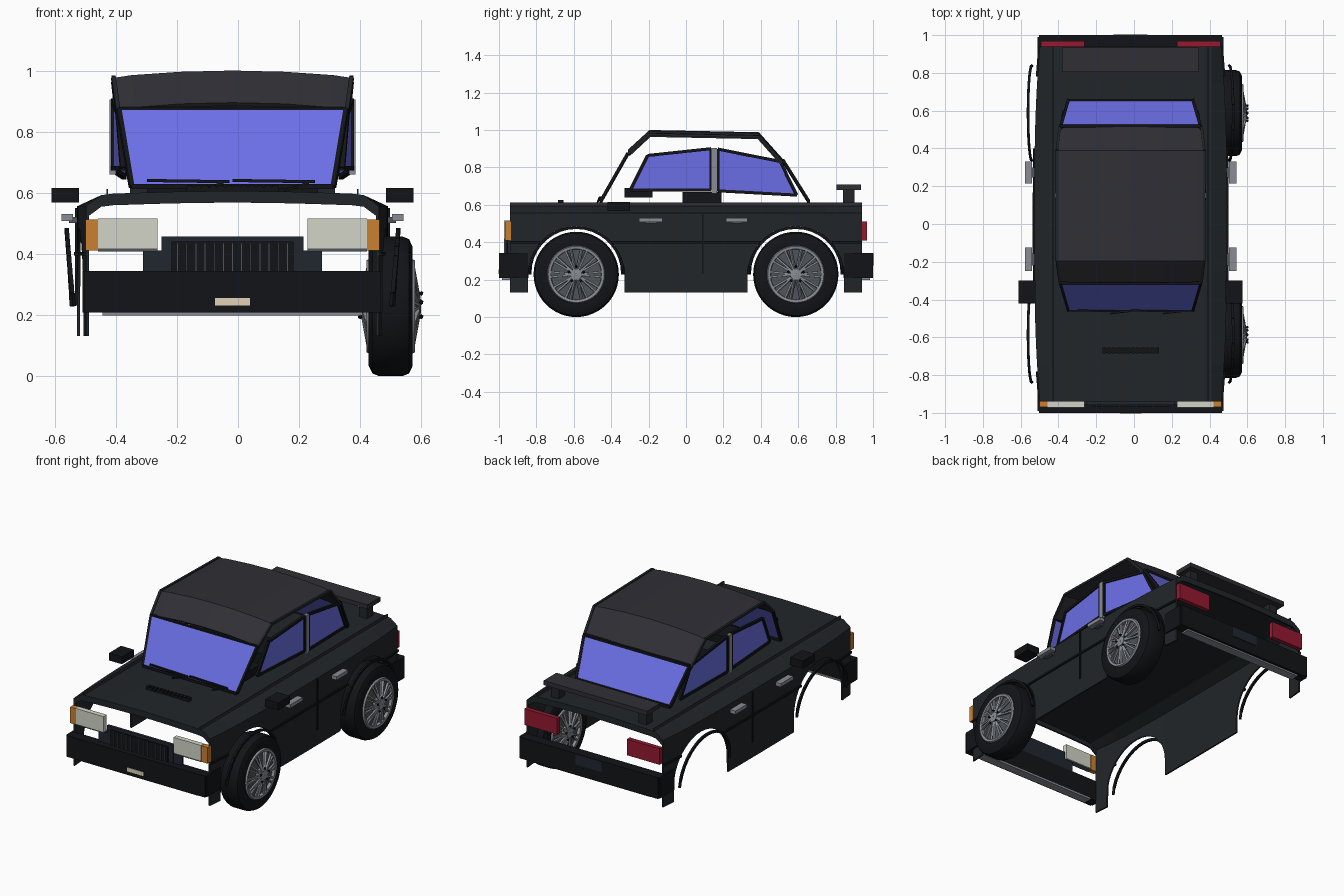
import bpy, bmesh, math
from mathutils import Vector, Matrix

if "Cube" in bpy.data.objects:
    bpy.data.objects.remove(bpy.data.objects["Cube"])

CX = -0.018          # body centre line (only the right side carries wheels)
WY, WZ = 0.587, 0.228  # wheel centre


def mat(name, r, g, b):
    m = bpy.data.materials.new(name)
    m.diffuse_color = (r, g, b, 1)
    m.use_nodes = True
    m.node_tree.nodes["Principled BSDF"].inputs["Base Color"].default_value = m.diffuse_color
    return m


PAINT = mat("paint", .015, .019, .022)
ROOF = mat("roof_paint", .028, .028, .036)
BLACK = mat("black", .006, .007, .009)
NAVY = mat("navy", .015, .02, .03)
GLASS = mat("glass", .15, .16, .8)
GREY = mat("metal", .25, .27, .3)
DARKGREY = mat("dark_metal", .08, .09, .1)
CREAM = mat("lamp", .65, .66, .58)
ORANGE = mat("orange", .6, .22, .03)
RED = mat("red", .3, .01, .03)
PLATE = mat("plate", .75, .65, .48)


def finish(name, bm, m, thick=0, smooth=False):
    bmesh.ops.recalc_face_normals(bm, faces=bm.faces)
    me = bpy.data.meshes.new(name)
    bm.to_mesh(me)
    bm.free()
    ob = bpy.data.objects.new(name, me)
    bpy.context.collection.objects.link(ob)
    me.materials.append(m)
    ob.location.x = CX
    if smooth:
        me.shade_smooth()
        me.set_sharp_from_angle(angle=math.radians(35))
    if thick:
        mod = ob.modifiers.new("thickness", 'SOLIDIFY')
        mod.thickness = thick
        mod.offset = -1
    return ob


def add_box(bm, x0, x1, y0, y1, z0, z1):
    M = Matrix.Translation(((x0+x1)/2, (y0+y1)/2, (z0+z1)/2)) @ Matrix.Diagonal((x1-x0, y1-y0, z1-z0, 1))
    bmesh.ops.create_cube(bm, size=1, matrix=M)


def box(name, m, x0, x1, y0, y1, z0, z1, mirror=False):
    bm = bmesh.new()
    add_box(bm, x0, x1, y0, y1, z0, z1)
    if mirror:
        add_box(bm, -x1, -x0, y0, y1, z0, z1)
    return finish(name, bm, m)


def add_bar(bm, a, b, w=.016, h=.016):
    a, b = Vector(a), Vector(b)
    d = b - a
    M = Matrix.Translation((a+b)/2) @ d.to_track_quat('Z', 'X').to_matrix().to_4x4()
    bmesh.ops.create_cube(bm, size=1, matrix=M @ Matrix.Diagonal((w, h, d.length, 1)))


def loft(name, m, rows, thick=.01):
    bm = bmesh.new()
    vs = [[bm.verts.new(p) for p in r] for r in rows]
    for r, s in zip(vs, vs[1:]):
        for i in range(len(r)-1):
            bm.faces.new((r[i], r[i+1], s[i+1], s[i]))
    return finish(name, bm, m, thick)


def lathe(name, m, profile, y, n=40, closed=True):
    """Spin (x, radius) points around a wheel axle."""
    bm = bmesh.new()
    rings = [[bm.verts.new((x, y+r*math.cos(2*math.pi*k/n), WZ+r*math.sin(2*math.pi*k/n)))
              for k in range(n)] for x, r in profile]
    pairs = list(zip(rings, rings[1:])) + ([(rings[-1], rings[0])] if closed else [])
    for a, b in pairs:
        for k in range(n):
            j = (k+1) % n
            bm.faces.new((a[k], a[j], b[j], b[k]))
    return finish(name, bm, m, smooth=True)


def window(name, pts):
    bm = bmesh.new()
    bm.faces.new([bm.verts.new(p) for p in pts])
    finish(name + "_glass", bm, GLASS, .006)
    bm = bmesh.new()
    for a, b in zip(pts, pts[1:] + pts[:1]):
        add_bar(bm, a, b)
    finish(name + "_frame", bm, BLACK)


# body shell: sides with wheel arches, and the deck
def half(y):
    return .48 + .03*(1 - abs(y/.94)**3)


AR = .257
ys = [(-.94, .13), (.94, .13), (0, .13)]
for c in (-WY, WY):
    ys += [(c-AR-.001, .13), (c+AR+.001, .13)]
    ys += [(c - AR*math.cos(math.pi*k/20), WZ + AR*math.sin(math.pi*k/20)) for k in range(21)]
ys.sort()
for s, n in ((1, "right"), (-1, "left")):
    loft(n + "_body_side", PAINT, [[(s*half(y), y, zb+(.555-zb)*t) for t in (0, .5, 1)] for y, zb in ys])


def section(y, drop=0):
    h = half(y)
    return [(sx*k, y, z-drop) for sx, k, z in ((-1, h, .555), (-1, .43, .592), (-1, .39, .597), (-1, .2, .603),
            (1, 0, .606), (1, .2, .603), (1, .39, .597), (1, .43, .592), (1, h, .555))]


deck_y = [-.94, -.75, -.5, -.25, 0, .25, .5, .75, .94]
loft("deck", PAINT, [section(-.94, .038)] + [section(y) for y in deck_y] + [section(.94, .038)])
bm = bmesh.new()
for s in (-1, 1):
    add_bar(bm, (s*.41, -.94, .597), (s*.41, .94, .597), .03, .006)
finish("deck_creases", bm, ROOF)

# side mouldings, door seams, handles, mirrors
bm = bmesh.new()
for s in (-1, 1):
    for a, b in ((-.94, -.78), (-.4, 0), (0, .4), (.78, .94)):
        add_bar(bm, (s*(half(a)+.003), a, .4), (s*(half(b)+.003), b, .4), .012, .012)
    add_bar(bm, (s*.512, .09, .23), (s*.512, .09, .55), .008, .008)
finish("side_mouldings", bm, BLACK)
for n, y0, y1 in (("front", -.25, -.125), ("rear", .215, .33)):
    box(n + "_door_handles", GREY, .522, .56, y0, y1, .508, .53, True)
    box(n + "_handle_mounts", DARKGREY, .505, .535, y0+.03, y1-.03, .5, .52, True)
box("door_mirrors", BLACK, .503, .593, -.42, -.3, .568, .615, True)

# wheel arch trims
bm = bmesh.new()
for s in (-1, 1):
    for c in (-WY, WY):
        pts = [(s*(.523+.02*math.sin(t)), c - .25*math.cos(t), WZ + .25*math.sin(t))
               for t in [math.pi*k/18 for k in range(19)]]
        for a, b in zip(pts, pts[1:]):
            add_bar(bm, a, b, .014, .014)
finish("wheel_arch_trims", bm, BLACK)

# roof
roof = []
for y, z, h in ((-.31, .895, .375), (-.195, 1.0, .39), (.39, .988, .39), (.515, .848, .375)):
    roof.append([(x, y, z-d) for x, d in ((-h, .024), (-h+.06, .015), (-.17, .004), (0, 0),
                                          (.17, .004), (h-.06, .015), (h, .024))])
loft("roof", ROOF, roof, .014)
bm = bmesh.new()
for s in (-1, 1):
    side = [r[0 if s < 0 else -1] for r in roof]
    for a, b in zip(side, side[1:]):
        add_bar(bm, a, b, .014, .014)
finish("roof_edges", bm, PAINT)

# windows
window("windscreen", [(-.33, -.455, .62), (.33, -.455, .62), (.372, -.312, .872), (-.372, -.312, .872)])
window("rear_window", [(-.33, .655, .62), (.33, .655, .62), (.37, .518, .838), (-.37, .518, .838)])
for s, n in ((1, "right"), (-1, "left")):
    window(n + "_front_window", [(s*.36, -.297, .68), (s*.39, .133, .68), (s*.39, .133, .9), (s*.375, -.205, .864)])
    window(n + "_rear_window", [(s*.39, .17, .675), (s*.355, .592, .652), (s*.365, .503, .832), (s*.39, .17, .898)])
box("door_pillars", GREY, .382, .402, .137, .165, .66, .905, True)

# dashboard, seats, wipers and bonnet vent
box("dashboard", BLACK, -.3, .3, -.33, -.18, .64, .69)
box("seats", BLACK, .06, .28, -.02, .19, .6, .668, True)
bm = bmesh.new()
for x0, x1 in ((-.28, -.01), (0, .27)):
    add_bar(bm, (x0, -.458, .64), (x1, -.463, .636), .01, .01)
    add_bar(bm, (x1-.02, -.465, .632), (x1-.1, -.475, .607), .008, .008)
finish("wipers", bm, BLACK)
bm = bmesh.new()
for k in range(12):
    x = -.14 + k*.0255
    add_box(bm, x-.009, x+.009, -.685, -.655, .603, .625)
add_box(bm, -.15, .15, -.682, -.658, .603, .618)
finish("bonnet_vent", bm, BLACK)

# bumpers with lower lips
for s, n in ((-1, "front"), (1, "rear")):
    bm = bmesh.new()
    y0, y1 = sorted((s*.935, s*1.0))
    add_box(bm, -.485, .485, y0, y1, .208, .343)
    for q in (-1, 1):
        x0, x1 = sorted((q*.478, q*.492))
        w0, w1 = sorted((s*.845, s*.99))
        add_box(bm, x0, x1, w0, w1, .208, .343)
    finish(n + "_bumper", bm, BLACK)
    w0, w1 = sorted((s*.93, s*.985))
    box(n + "_bumper_lip", GREY, -.425, .425, w0, w1, .198, .209)

# lights, grille, plates
box("headlights", CREAM, .245, .44, -.972, -.94, .418, .515, True)
box("headlight_bases", DARKGREY, .245, .44, -.968, -.935, .408, .418, True)
box("indicators", ORANGE, .433, .482, -.968, -.935, .41, .512, True)
box("tail_lights", RED, .245, .475, .94, .968, .41, .512, True)
bm = bmesh.new()
add_box(bm, -.293, .293, -.955, -.94, .335, .41)
add_box(bm, -.293+.06, .293-.06, -.957, -.938, .335, .457)
finish("grille_panel", bm, NAVY)
box("grille_back", BLACK, -.2, .2, -.965, -.95, .335, .44)
bm = bmesh.new()
for k in range(13):
    x = -.18 + k*.03
    add_box(bm, x-.003, x+.003, -.972, -.96, .343, .435)
finish("grille_slats", bm, DARKGREY)
box("front_plate", PLATE, -.057, .057, -1.003, -.99, .23, .255)
box("rear_plate", NAVY, -.09, .09, .99, 1.003, .275, .34)

# rear spoiler
box("spoiler_wing", ROOF, -.363, .363, .805, .935, .68, .708)
box("spoiler_posts", PAINT, .28, .335, .84, .9, .59, .682, True)

# wheels on the right side
WX = .518
for y, n in ((-WY, "front"), (WY, "rear")):
    lathe(n + "_tyre", BLACK, [(WX+a, r) for a, r in ((-.07, .153), (-.072, .195), (-.06, .22), (-.04, .228),
          (.04, .228), (.06, .22), (.072, .195), (.07, .153))], y, 48)
    lathe(n + "_rim_barrel", DARKGREY, [(WX-.056, .005), (WX-.056, .152), (WX+.056, .152), (WX+.056, .005)], y)
    bm, bolts = bmesh.new(), bmesh.new()
    for s in (-1, 1):
        lathe(n + "_rim_ring", GREY, [(WX+s*a, r) for a, r in
              ((.06, .134), (.078, .136), (.08, .15), (.068, .156))], y)
        lathe(n + "_hub", GREY, [(WX+s*.06, .034), (WX+s*.098, .03), (WX+s*.1, .003), (WX+s*.06, .003)], y, 20)
        for k in range(10):
            for d in (-.1, .1):
                t = 2*math.pi*k/10 + d
                u = Vector((0, math.cos(t), math.sin(t)))
                o = Vector((0, y, WZ))
                add_bar(bm, o+u*.028+Vector((WX+s*.09, 0, 0)), o+u*.14+Vector((WX+s*.07, 0, 0)), .01, .012)
        for k in range(5):
            t = 2*math.pi*k/5 + .3
            c = (WX+s*.1, y+.042*math.cos(t), WZ+.042*math.sin(t))
            bmesh.ops.create_icosphere(bolts, subdivisions=1, radius=.008, matrix=Matrix.Translation(c))
    finish(n + "_spokes", bm, GREY)
    finish(n + "_wheel_bolts", bolts, BLACK)
